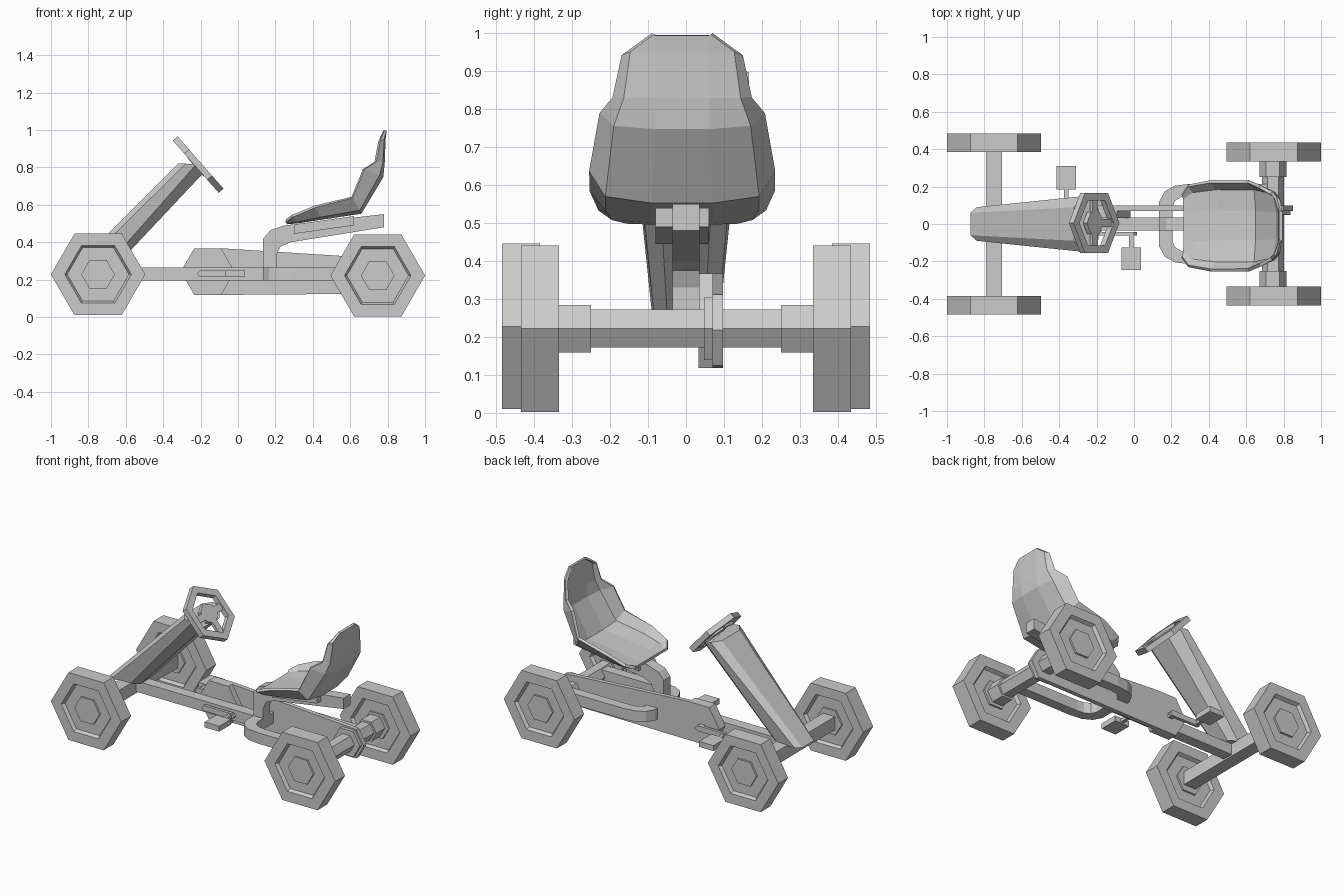
import bpy, bmesh
from math import cos, sin, pi
from mathutils import Matrix, Vector

if "Cube" in bpy.data.objects:
    bpy.data.objects.remove(bpy.data.objects["Cube"])


def loft(name, rings, closed=True):
    """Skin a list of equal-length point rings; closed ones get end caps."""
    bm = bmesh.new()
    vs = [[bm.verts.new(p) for p in r] for r in rings]
    n = len(rings[0])
    for a, b in zip(vs, vs[1:]):
        for i in range(n if closed else n - 1):
            j = (i + 1) % n
            bm.faces.new((a[i], a[j], b[j], b[i]))
    if closed:
        bm.faces.new(vs[0])
        bm.faces.new(vs[-1])
    bmesh.ops.recalc_face_normals(bm, faces=bm.faces)
    me = bpy.data.meshes.new(name)
    bm.to_mesh(me)
    bm.free()
    ob = bpy.data.objects.new(name, me)
    bpy.context.collection.objects.link(ob)
    return ob


def hexa(cx, cz, r):
    return [(cx + r * cos(k * pi / 3), cz + r * sin(k * pi / 3)) for k in range(6)]


def side_prism(name, pts, y0, y1):
    return loft(name, [[(x, y, z) for x, z in pts] for y in (y0, y1)])


def box(name, x0, x1, y0, y1, z0, z1):
    return side_prism(name, [(x0, z0), (x1, z0), (x1, z1), (x0, z1)], y0, y1)


# wheels: hexagonal tyre, recessed disc, hub
def wheel(name, cx, cy, cz, r):
    prof = [(.09, -.042), (.09, -.03), (.165, -.03), (.178, -.05), (r, -.05),
            (r, .05), (.178, .05), (.165, .03), (.09, .03), (.09, .042)]
    loft(name, [[(x, cy + t, z) for x, z in hexa(cx, cz, q)] for q, t in prof])


for s, side in ((-1, "right"), (1, "left")):
    wheel("front_wheel_" + side, -.748, s * .435, .228, .252)
    wheel("rear_wheel_" + side, .747, s * .385, .222, .253)
    side_prism("rear_axle_collar_" + side, hexa(.743, .222, .072), s * .25, s * .34)

# axles and main beam
box("front_axle", -.79, -.705, -.4, .4, .185, .27)
side_prism("rear_axle", hexa(.743, .222, .058), -.35, .35)
box("main_beam", -.75, .2, -.035, .035, .195, .265)

# U-shaped rear frame
outer = [(.75, .215), (.3, .215), (.22, .205), (.165, .175), (.135, .12)]
inner = [(.75, .15), (.3, .15), (.255, .145), (.22, .125), (.205, .09)]
outer += [(x, -y) for x, y in reversed(outer)]
inner += [(x, -y) for x, y in reversed(inner)]
loft("rear_frame", [[(*o, .195), (*o, .265), (*i, .265), (*i, .195)]
                    for o, i in zip(outer, inner)])

# seat post and bracket
side_prism("seat_post", [(.135, .2), (.135, .42), (.175, .465), (.25, .49), (.78, .55),
                         (.78, .48), (.28, .4), (.225, .375), (.205, .33), (.205, .2)],
           -.035, .035)
side_prism("seat_bracket", [(.3, .445), (.62, .49), (.62, .54), (.3, .495)], -.08, .06)

# chain guard and sprockets
f, r = hexa(-.162, .243, .144), hexa(.743, .218, .108)
side_prism("chain_guard", [r[5], r[0], r[1], f[1], f[2], f[3], f[4], f[5], r[4]][:8] + [r[4]],
           .07, .098)
side_prism("front_sprocket", f, .033, .072)
side_prism("rear_sprocket", hexa(.743, .222, .095), .048, .072)

# pedals and cranks
box("crank_axle", -.205, -.175, -.06, .135, .217, .247)
for name, px, ya, y0, y1, s in (("right", -.015, -.052, -.245, -.125, -1),
                                ("left", -.362, .127, .185, .31, 1)):
    lo, hi = min(-.19, px), max(-.19, px)
    side_prism("crank_" + name, [(lo - .03, .232), (lo - .015, .25), (hi + .015, .25),
                                 (hi + .03, .232), (hi + .015, .215), (lo - .015, .215)],
               ya - .009, ya + .009)
    box("pedal_pin_" + name, px - .011, px + .011, ya, (y0 + y1) / 2, .222, .242)
    box("pedal_" + name, px - .052, px + .052, y0, y1, .215, .25)


# steering column
def mirrored(pts):
    return pts + [(x, -y, z) for x, y, z in reversed(pts)]


loft("steering_column", [
    mirrored([(-.875, .06, .265), (-.84, .09, .265), (-.71, .085, .265), (-.66, .05, .265)]),
    mirrored([(-.32, .09, .82), (-.28, .148, .82), (-.225, .14, .815), (-.19, .08, .765)])])

# steering wheel: local x points down the slope, local z along the normal
d = Vector((.66, 0, -.751))
nrm = Vector((.751, 0, .66))
basis = Matrix((d, Vector((0, 1, 0)), nrm)).transposed().to_4x4()
place = Matrix.Translation((-.213, .005, .815)) @ basis


def flat_ring(name, r0, r1, h):
    ring = [[(x, y, z) for q, z in ((r0, -h), (r1, -h), (r1, h), (r0, h))
             for x, y in [hexa(0, 0, q)[k]]] for k in range(6)]
    bm = bmesh.new()
    vs = [[bm.verts.new(p) for p in c] for c in ring]
    for k in range(6):
        for i in range(4):
            a, b, j = vs[k], vs[(k + 1) % 6], (i + 1) % 4
            bm.faces.new((a[i], a[j], b[j], b[i]))
    bmesh.ops.recalc_face_normals(bm, faces=bm.faces)
    me = bpy.data.meshes.new(name)
    bm.to_mesh(me)
    bm.free()
    ob = bpy.data.objects.new(name, me)
    bpy.context.collection.objects.link(ob)
    ob.matrix_world = place


flat_ring("steering_rim", .138, .186, .017)
loft("steering_hub", [[(x, y, z) for x, y in hexa(0, 0, .068)]
                      for z in (-.02, .008)]).matrix_world = place
for k, ang in enumerate((0, pi / 2, -pi / 2)):
    sp = box("steering_spoke_%d" % k, .05, .15, -.022, .022, -.01, .008)
    sp.matrix_world = place @ Matrix.Rotation(ang, 4, 'Z')

# bucket seat: rows of (centre x, z, half width, rim x, z, half width)
rows = [(.265, .505, .08, .255, .515, .165),
        (.32, .51, .08, .29, .54, .215),
        (.45, .53, .08, .41, .59, .237),
        (.655, .56, .08, .61, .64, .237),
        (.768, .75, .07, .672, .79, .21),
        (.776, .83, .07, .735, .83, .176),
        (.78, .95, .07, .755, .94, .153),
        (.785, .995, .07, .78, .993, .075)]
rings = []
for cx, cz, cw, ex, ez, ew in rows:
    mx, mz, mw = cx + .2 * (ex - cx), cz + .2 * (ez - cz), cw + .75 * (ew - cw)
    half = [(ex, ew, ez), (mx, mw, mz), (cx, cw, cz)]
    rings.append(mirrored(half))
seat = loft("seat", rings, closed=False)
seat.location.y = -.01
sol = seat.modifiers.new("thickness", 'SOLIDIFY')
sol.thickness = .018
sol.offset = 0
